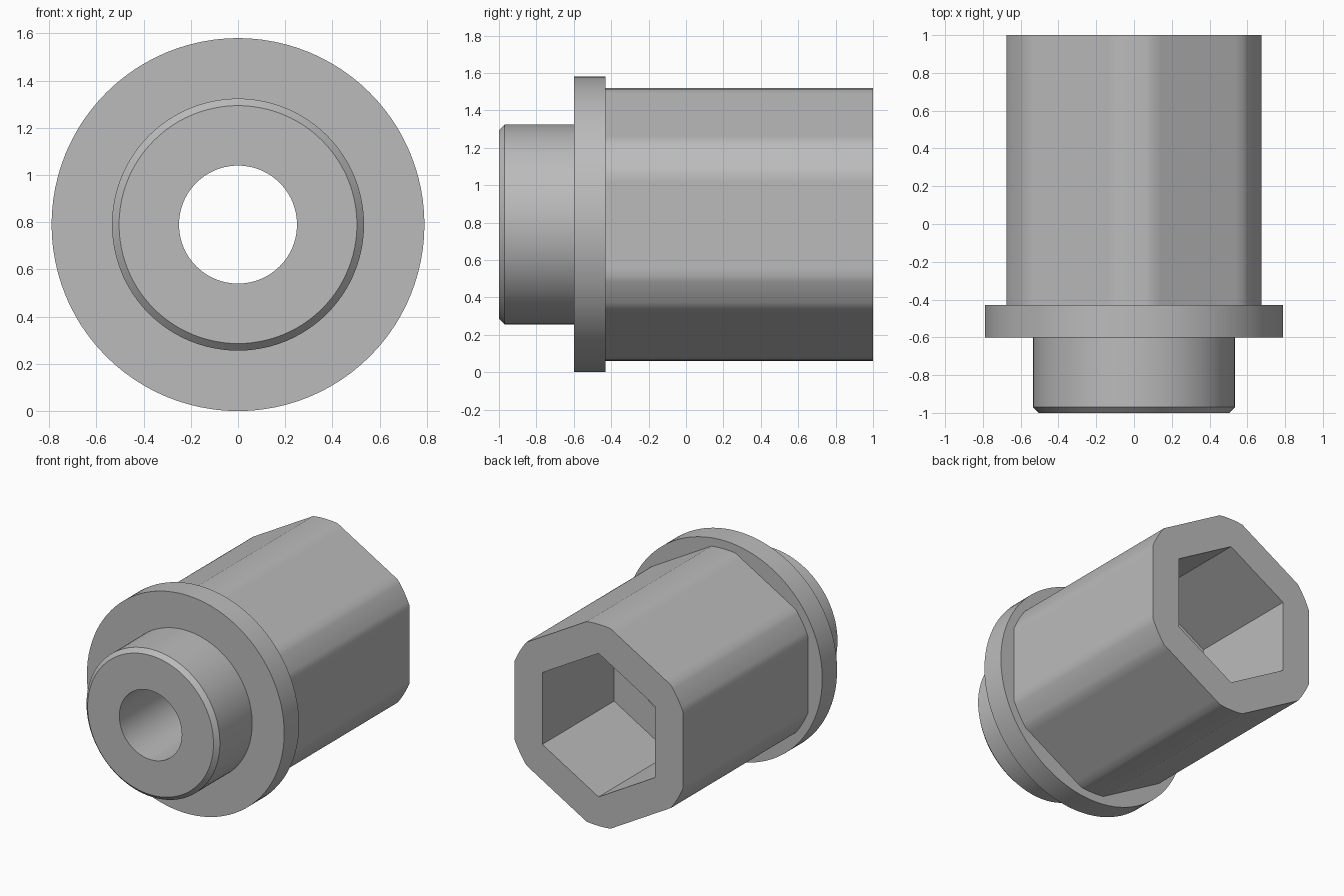
import bpy
import bmesh
from math import acos, cos, sin, radians

cube = bpy.data.objects.get("Cube")
if cube:
    bpy.data.objects.remove(cube, do_unlink=True)

# Main dimensions; the axis of the fitting runs along y
AXIS_Z = 0.79
FLANGE_R = 0.79
NECK_R = 0.534
BORE_R = 0.25
HEX_FLAT = 0.675
HEX_CORNER = 0.73
SOCKET_FLAT = 0.45
CHAMFER = 0.03
FRONT, FLANGE_FRONT, FLANGE_BACK, SOCKET_END, BACK = -1.0, -0.6, -0.43, 0.18, 1.0

steel = bpy.data.materials.new("grey steel")
steel.use_nodes = True
colour = (0.5, 0.5, 0.5, 1)
steel.diffuse_color = colour
steel.node_tree.nodes["Principled BSDF"].inputs["Base Color"].default_value = colour

# Angles shared by every ring, with points exactly at the flat ends and corners
half_flat = acos(HEX_FLAT / HEX_CORNER)
half_arc = radians(30) - half_flat
angles = []
for side in range(6):
    middle = side * radians(60)
    angles += [middle - half_flat + 2 * half_flat * i / 12 for i in range(12)]
    angles += [middle + half_flat + 2 * half_arc * i / 6 for i in range(6)]


def circle(radius):
    return lambda a: radius


def hexagon(flat, limit=9):
    """Hexagon with its corners cut off by a circle of radius limit."""
    def radius(a):
        offset = (a + radians(30)) % radians(60) - radians(30)
        return min(limit, flat / cos(offset))
    return radius


def loft(name, sections):
    """Skin a tube through (y, outline) sections, listed along the surface."""
    bm = bmesh.new()
    rings = []
    for y, outline in sections:
        rings.append([bm.verts.new((outline(a) * cos(a), y, AXIS_Z + outline(a) * sin(a)))
                      for a in angles])
    count = len(angles)
    for a, b in zip(rings, rings[1:]):
        for j in range(count):
            k = (j + 1) % count
            bm.faces.new((a[j], b[j], b[k], a[k]))
    mesh = bpy.data.meshes.new(name)
    bm.to_mesh(mesh)
    bm.free()
    mesh.materials.append(steel)
    obj = bpy.data.objects.new(name, mesh)
    bpy.context.collection.objects.link(obj)
    bpy.ops.object.select_all(action="DESELECT")
    obj.select_set(True)
    bpy.context.view_layer.objects.active = obj
    bpy.ops.object.shade_smooth_by_angle(angle=radians(30))


bore = circle(BORE_R)
neck = circle(NECK_R)
flange = circle(FLANGE_R)
body = hexagon(HEX_FLAT, HEX_CORNER)
socket = hexagon(SOCKET_FLAT)

# Round neck with a chamfered front rim
loft("neck", [(FRONT, bore), (FRONT, circle(NECK_R - CHAMFER)),
              (FRONT + CHAMFER, neck), (FLANGE_FRONT, neck)])

# Wide collar
loft("flange", [(FLANGE_FRONT, neck), (FLANGE_FRONT, flange),
                (FLANGE_BACK, flange), (FLANGE_BACK, body)])

# Hexagonal barrel with rounded corners and its end face
loft("hex_body", [(FLANGE_BACK, body), (BACK, body), (BACK, socket)])

# Sharp hexagonal recess and its floor
loft("hex_socket", [(BACK, socket), (SOCKET_END, socket), (SOCKET_END, bore)])

# Through hole from the recess to the front
loft("bore", [(SOCKET_END, bore), (FRONT, bore)])
